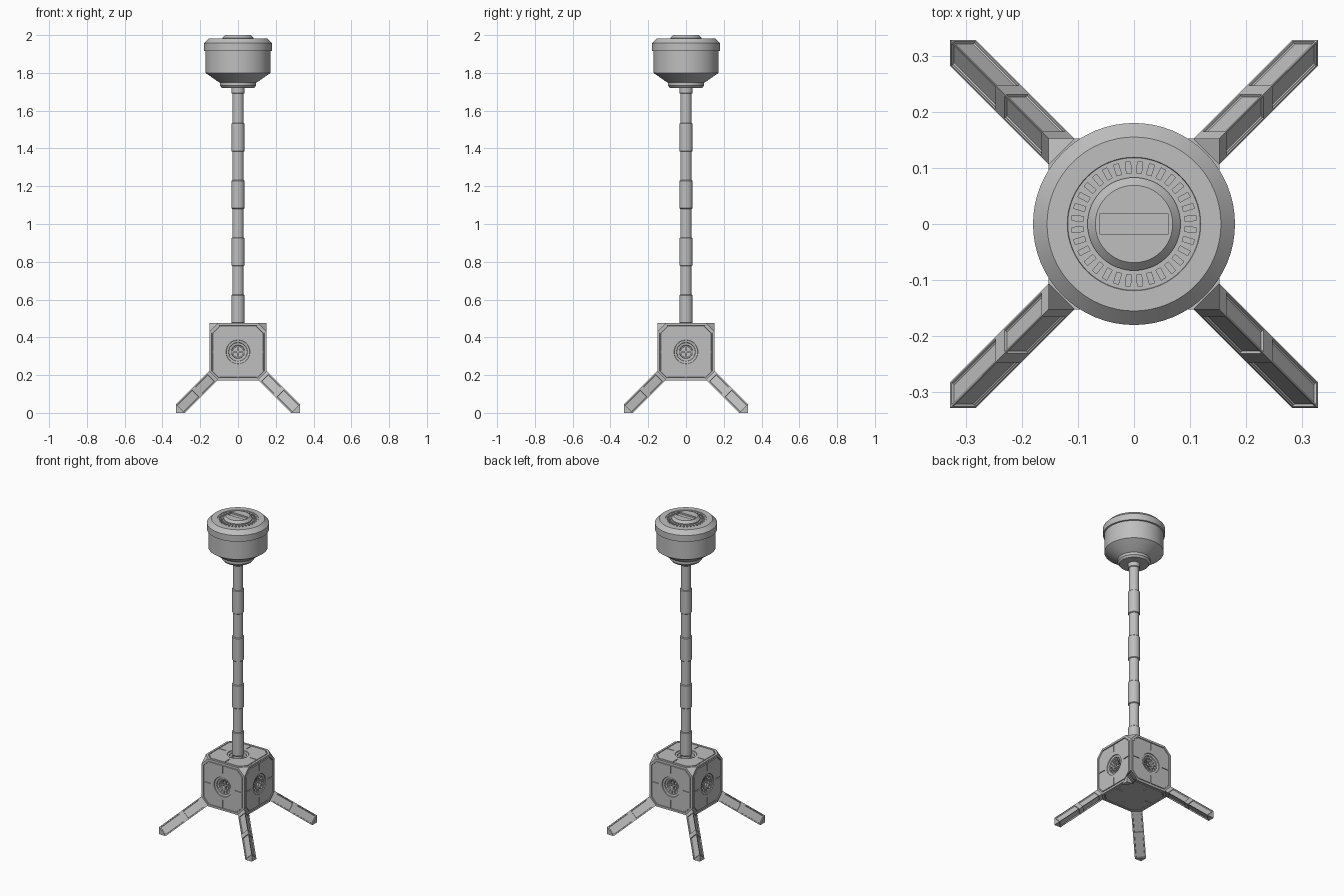
import bpy, bmesh, math
from mathutils import Matrix, Vector

if "Cube" in bpy.data.objects:
    bpy.data.objects.remove(bpy.data.objects["Cube"])

GREY = (0.52, 0.52, 0.52, 1)
metal = bpy.data.materials.new("light grey metal")
metal.use_nodes = True
metal.diffuse_color = GREY
metal.node_tree.nodes["Principled BSDF"].inputs["Base Color"].default_value = GREY

HALF, MID, CUT = 0.152, 0.323, 0.046   # body half size, body centre height, corner cut


def finish(name, bm, smooth=True):
    """Turn a bmesh into a shaded, coloured object."""
    bmesh.ops.recalc_face_normals(bm, faces=bm.faces)
    mesh = bpy.data.meshes.new(name)
    bm.to_mesh(mesh)
    bm.free()
    mesh.materials.append(metal)
    ob = bpy.data.objects.new(name, mesh)
    bpy.context.collection.objects.link(ob)
    if smooth:
        shade(ob)
    return ob


def shade(ob):
    bpy.ops.object.select_all(action='DESELECT')
    ob.select_set(True)
    bpy.context.view_layer.objects.active = ob
    bpy.ops.object.shade_smooth_by_angle(angle=math.radians(25))


def lathe(bm, profile, steps=48, matrix=Matrix()):
    """Revolve (radius, height) points about z and close both ends."""
    rings = []
    for r, z in profile:
        rings.append([bm.verts.new(matrix @ Vector((r * math.cos(a), r * math.sin(a), z)))
                      for a in (math.tau * i / steps for i in range(steps))])
    for low, high in zip(rings, rings[1:]):
        for i in range(steps):
            j = (i + 1) % steps
            bm.faces.new((low[i], low[j], high[j], high[i]))
    bm.faces.new(rings[0][::-1])
    bm.faces.new(rings[-1])


def block(bm, centre, size, matrix=Matrix()):
    bmesh.ops.create_cube(bm, size=1, matrix=matrix @ Matrix.Translation(centre)
                          @ Matrix.Diagonal((*size, 1)))


def carve(ob, bm):
    """Subtract a bmesh from an object, leaving no cutter behind."""
    cutter = finish("cutter", bm, False)
    cutter.hide_render = True
    mod = ob.modifiers.new("carve", 'BOOLEAN')
    mod.operation, mod.solver, mod.object = 'DIFFERENCE', 'EXACT', cutter
    bpy.context.view_layer.objects.active = ob
    bpy.ops.object.modifier_apply(modifier=mod.name)
    bpy.data.objects.remove(cutter)


# Body: cube with cut corners and a grooved frame on every large face
bm = bmesh.new()
block(bm, (0, 0, MID), (2 * HALF,) * 3)
bmesh.ops.bevel(bm, geom=bm.verts[:], offset=CUT, segments=1, affect='VERTICES')
bm.normal_update()
panels = [f for f in bm.faces if len(f.verts) > 3]
for width, depth in ((0.014, 0), (0.001, -0.005), (0.004, 0), (0.001, 0.005)):
    bmesh.ops.inset_individual(bm, faces=panels, thickness=width, depth=depth)
body = finish("body", bm, False)

# Face frames: local z points out of each body face
centre = Matrix.Translation((0, 0, MID))
sides = [centre @ Matrix.Rotation(i * math.pi / 2, 4, 'Z') @ Matrix.Rotation(math.pi / 2, 4, 'X')
         for i in range(4)]
top = centre
bottom = centre @ Matrix.Rotation(math.pi, 4, 'X')

# Stepped round ports and cross grooves
for face in sides + [top, bottom]:
    bm = bmesh.new()
    if face is not bottom:
        port = [(0.027, -0.05), (0.027, -0.024), (0.034, -0.022), (0.036, -0.015),
                (0.048, -0.013), (0.05, -0.007), (0.062, -0.005), (0.066, 0.01)]
        lathe(bm, [(r, HALF + z) for r, z in port], 32, face)
    for i in range(4):
        turn = face @ Matrix.Rotation(i * math.pi / 2, 4, 'Z')
        block(bm, (0.11, 0, HALF), (0.05, 0.005, 0.01), turn)
    carve(body, bm)
shade(body)

# Port fittings: crossed bars and a thin raised ring
for i, face in enumerate(sides):
    bm = bmesh.new()
    block(bm, (0, 0, HALF - 0.028), (0.054, 0.008, 0.008), face)
    block(bm, (0, 0, HALF - 0.028), (0.008, 0.054, 0.008), face)
    for k in range(12):
        spoke = face @ Matrix.Rotation(k * math.tau / 12, 4, 'Z')
        block(bm, (0.044, 0, HALF - 0.014), (0.026, 0.004, 0.012), spoke)
    finish(f"port_grille_{i + 1}", bm)

# Legs: triangular bars running out of the lower body corners
TIP, LENGTH = 0.328, 0.178
for sx, sy, name in ((1, -1, "front_left"), (-1, -1, "front_right"),
                     (1, 1, "back_left"), (-1, 1, "back_right")):
    bm = bmesh.new()
    rings = []
    for t in (LENGTH + 0.004, LENGTH - 0.012, 0.094, 0.084, 0):
        x, z, d = TIP - t, t, CUT
        rings.append([bm.verts.new((sx * px, sy * py, pz)) for px, py, pz in
                      ((x - d, x, z), (x, x - d, z), (x, x, z + d))])
    bays = []
    for n, (a, b) in enumerate(zip(rings, rings[1:])):
        for i in range(3):
            j = (i + 1) % 3
            f = bm.faces.new((a[i], a[j], b[j], b[i]))
            if n in (1, 3):
                bays.append(f)
    bm.faces.new(rings[0])
    tip = bm.verts.new((sx * TIP, sy * TIP, 0))
    for i in range(3):
        bm.faces.new((rings[-1][i], rings[-1][(i + 1) % 3], tip))
    bmesh.ops.recalc_face_normals(bm, faces=bm.faces)
    bmesh.ops.inset_individual(bm, faces=bays, thickness=0.007, depth=0)
    bmesh.ops.inset_individual(bm, faces=bays, thickness=0.001, depth=-0.005)
    finish(f"{name}_leg", bm, False)

# Pole with evenly spaced sleeves
bm = bmesh.new()
lathe(bm, [(0.03, MID + 0.08), (0.03, 1.74)], 32)
finish("pole", bm)
for i in range(4):
    bm = bmesh.new()
    low = 0.474 + 0.303 * i
    lathe(bm, [(0.031, low), (0.035, low + 0.004), (0.035, low + 0.148), (0.031, low + 0.152)], 32)
    finish(f"pole_sleeve_{i + 1}", bm)
bm = bmesh.new()
lathe(bm, [(0.031, 1.69), (0.035, 1.694), (0.035, 1.74)], 32)
finish("pole_collar", bm)

# Head: turned drum with a sunken vent ring on top
bm = bmesh.new()
lathe(bm, [(0.085, 1.72), (0.095, 1.732), (0.095, 1.748), (0.108, 1.755), (0.172, 1.80),
           (0.172, 1.915), (0.18, 1.917), (0.18, 1.957), (0.155, 1.982), (0.119, 1.982),
           (0.118, 1.979), (0.086, 1.979)], 64)
head = finish("head", bm, False)
bm = bmesh.new()
for i in range(32):
    block(bm, (0.101, 0, 1.98), (0.02, 0.009, 0.016),
          Matrix.Rotation((i + 0.5) * math.tau / 32, 4, 'Z'))
carve(head, bm)
shade(head)

# Cap on the head with a straight slot
bm = bmesh.new()
lathe(bm, [(0.083, 1.97), (0.083, 1.986), (0.069, 2.0)])
cap = finish("head_cap", bm, False)
bm = bmesh.new()
block(bm, (0, 0, 2.0), (0.122, 0.038, 0.02))
carve(cap, bm)
shade(cap)
